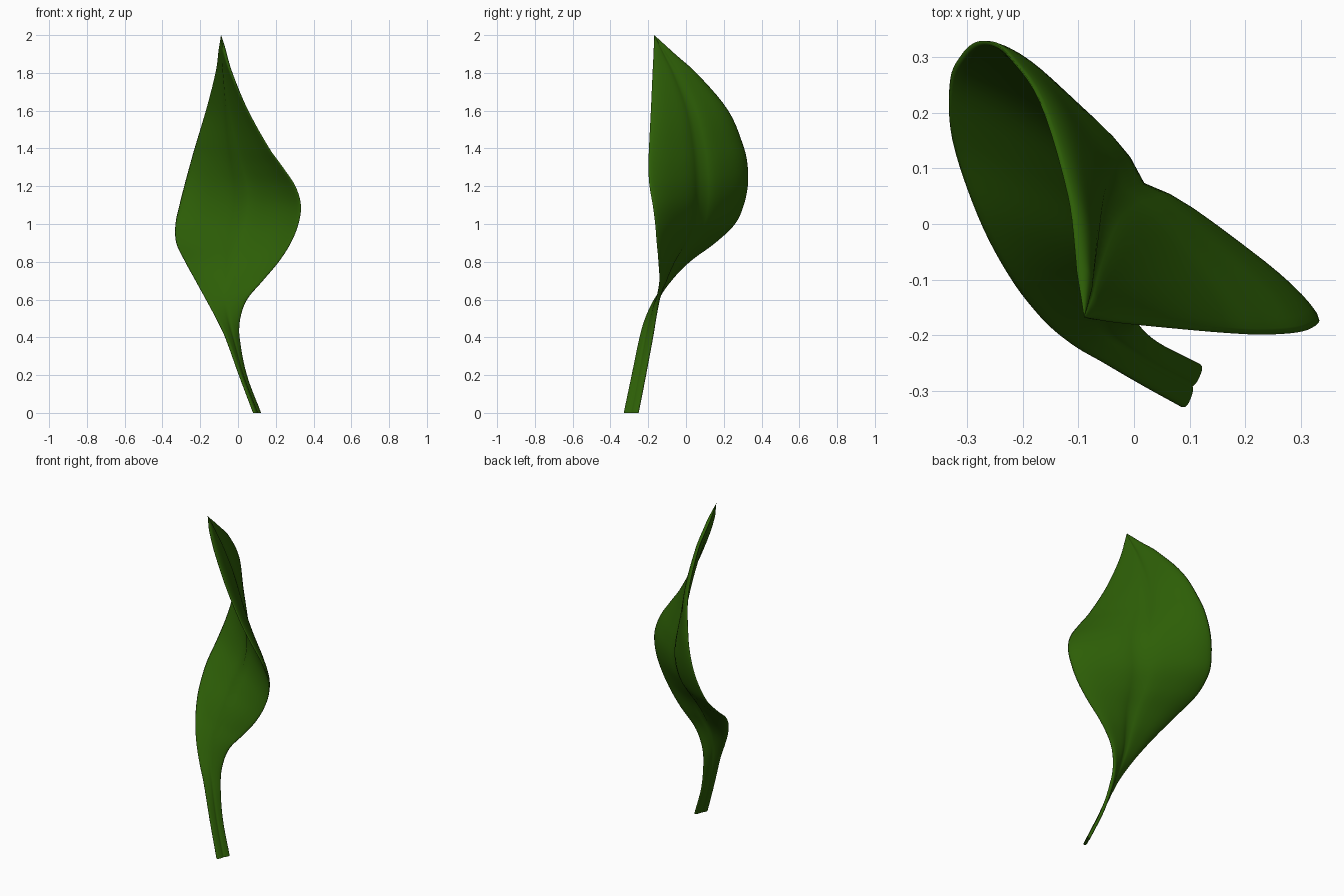
import bpy
from mathutils import Vector

if "Cube" in bpy.data.objects:
    bpy.data.objects.remove(bpy.data.objects["Cube"])

# Edge curves of the leaf: z, left edge x, y, right edge x, y
ROWS = [
    (0.00, 0.085, -0.329, 0.117, -0.251),
    (0.20, 0.009, -0.287, 0.042, -0.212),
    (0.40, -0.066, -0.243, 0.006, -0.177),
    (0.50, -0.116, -0.212, 0.012, -0.163),
    (0.60, -0.170, -0.165, 0.048, -0.150),
    (0.70, -0.225, -0.093, 0.132, -0.138),
    (0.80, -0.280, 0.012, 0.216, -0.145),
    (0.90, -0.327, 0.152, 0.280, -0.155),
    (1.00, -0.331, 0.258, 0.320, -0.163),
    (1.10, -0.310, 0.305, 0.333, -0.176),
    (1.20, -0.285, 0.327, 0.304, -0.193),
    (1.30, -0.258, 0.327, 0.238, -0.199),
    (1.40, -0.230, 0.308, 0.166, -0.196),
    (1.60, -0.170, 0.224, 0.052, -0.186),
    (1.80, -0.117, 0.055, -0.036, -0.177),
    (1.90, -0.101, -0.058, -0.068, -0.172),
    (2.00, -0.090, -0.168, -0.089, -0.168),
]
STEPS, HALF = 5, 12


def spline(i, t):
    """Smooth curve through all rows."""
    get = lambda k: ROWS[max(0, min(len(ROWS) - 1, k))]
    a, b, c, d = get(i - 1), get(i), get(i + 1), get(i + 2)
    h = c[0] - b[0]
    out = [b[0] + h * t]
    for k in range(1, 5):
        m0 = (c[k] - a[k]) / (c[0] - a[0]) * h
        m1 = (d[k] - b[k]) / (d[0] - b[0]) * h
        out.append((2*t**3 - 3*t**2 + 1) * b[k] + (t**3 - 2*t**2 + t) * m0
                   + (3*t**2 - 2*t**3) * c[k] + (t**3 - t**2) * m1)
    return out


# Closed thin cross-sections: two lobes bulging backward, grooved along the midrib
sections = [spline(i, s / STEPS) for i in range(len(ROWS) - 1) for s in range(STEPS)]
sections.append(list(ROWS[-1]))
verts, faces = [], []
for z, lx, ly, rx, ry in sections:
    left, right = Vector((lx, ly, z)), Vector((rx, ry, z))
    chord = right - left
    normal = Vector((-chord.y, chord.x, 0)).normalized()
    scale = chord.length ** 0.8 * max(0, min(1, (z - 0.45) / 0.25))
    thick = min(0.011, chord.length * 0.12)
    middle = (left + right) / 2 + normal * 0.004 * scale

    def point(j, side):
        u = j / HALF - 1
        w = 1 - (1 - abs(u)) ** 1.5
        bulge = (0.032 if u < 0 else 0.02) * scale * (1 - abs(2 * w ** 0.9 - 1) ** 3)
        half = thick * (1 - w ** 8) ** 0.5 * (1 - 0.5 * (1 - w) ** 6)
        return (middle.lerp(left if u < 0 else right, w)
                + normal * (bulge + half * side))

    verts += [point(j, -1) for j in range(2 * HALF + 1)]
    verts += [point(j, 1) for j in range(2 * HALF - 1, 0, -1)]

n = 4 * HALF
for r in range(len(sections) - 1):
    for j in range(n):
        a, b = r * n + j, r * n + (j + 1) % n
        faces.append((a, b, b + n, a + n))

# Cap of the stem's cut end and of the tip
for start, order in ((0, -1), ((len(sections) - 1) * n, 1)):
    faces.append([start + k for k in range(n)][::order])

mesh = bpy.data.meshes.new("leaf")
mesh.from_pydata(verts, [], faces)
leaf = bpy.data.objects.new("leaf", mesh)
bpy.context.collection.objects.link(leaf)
for p in mesh.polygons:
    p.use_smooth = len(p.vertices) == 4

# Green leaf colour
green = bpy.data.materials.new("leaf_green")
green.diffuse_color = (0.026, 0.112, 0.002, 1)
green.use_nodes = True
green.node_tree.nodes["Principled BSDF"].inputs["Base Color"].default_value = green.diffuse_color
mesh.materials.append(green)
